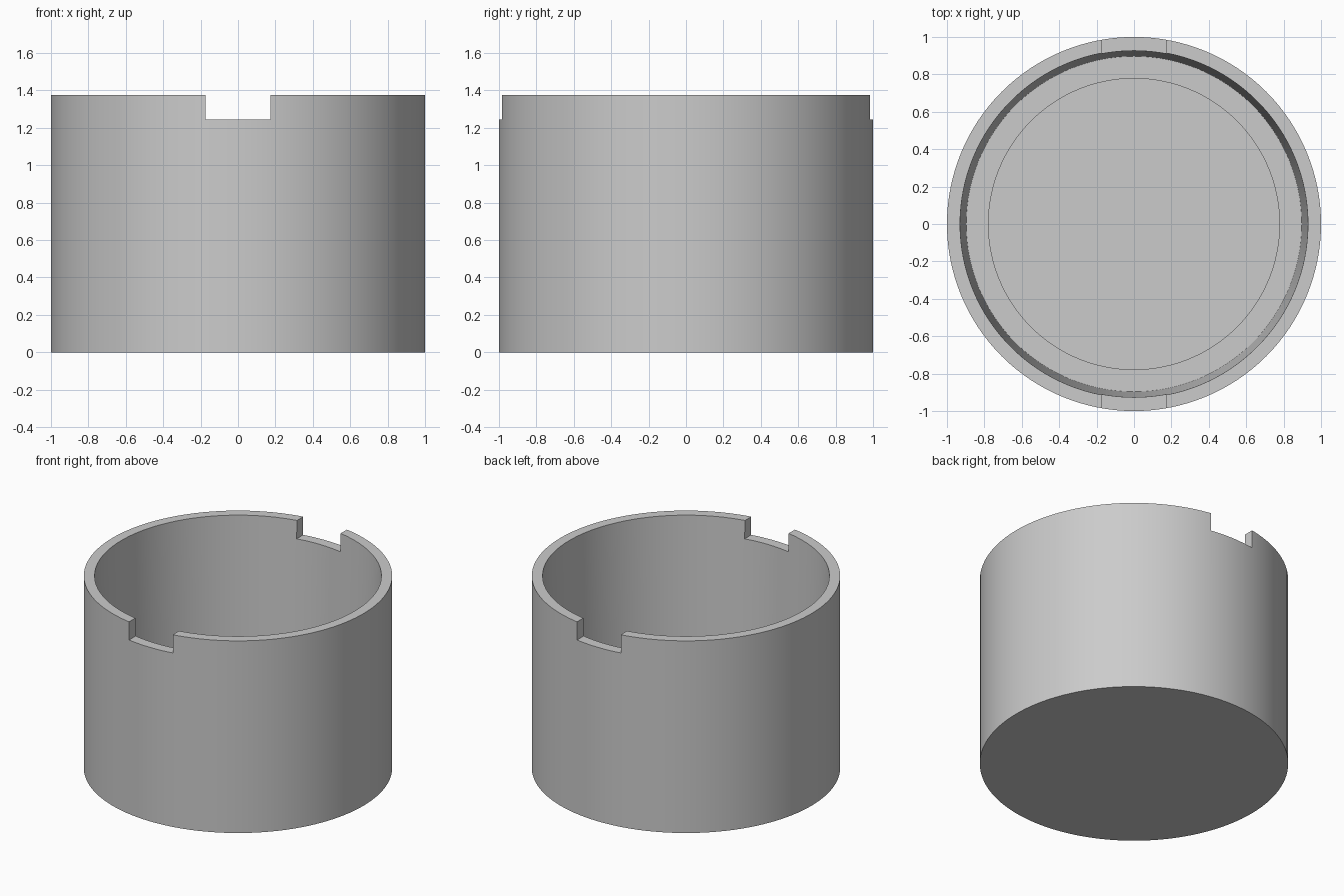
import bpy, bmesh, math
from mathutils import Matrix

cube = bpy.data.objects.get("Cube")
if cube:
    bpy.data.objects.remove(cube, do_unlink=True)

HEIGHT = 1.375
NOTCH_WIDTH = 0.346
NOTCH_FLOOR = 1.245
SEGMENTS = 128

# Plain grey material
grey = bpy.data.materials.new("plain grey")
grey.use_nodes = True
colour = (0.6, 0.6, 0.6, 1)
grey.diffuse_color = colour
for node in grey.node_tree.nodes:
    if node.type == 'BSDF_PRINCIPLED':
        node.inputs["Base Color"].default_value = colour


def add_object(name, bm):
    bmesh.ops.recalc_face_normals(bm, faces=bm.faces)
    mesh = bpy.data.meshes.new(name)
    bm.to_mesh(mesh)
    bm.free()
    mesh.materials.append(grey)
    obj = bpy.data.objects.new(name, mesh)
    bpy.context.collection.objects.link(obj)
    return obj


def lathe(name, profile):
    """Revolve (radius, height) points about z; both ends lie on the axis."""
    bm = bmesh.new()
    verts = [bm.verts.new((r, 0, z)) for r, z in profile]
    edges = [bm.edges.new(pair) for pair in zip(verts, verts[1:])]
    bmesh.ops.spin(bm, geom=verts + edges, cent=(0, 0, 0), axis=(0, 0, 1),
                   angle=math.tau, steps=SEGMENTS, use_duplicate=False)
    bmesh.ops.remove_doubles(bm, verts=bm.verts, dist=1e-5)
    return add_object(name, bm)


# Round cup: flat base, tapered inner wall, ledge and shallow floor recess
cup = lathe("cup", [
    (0, 0), (1, 0), (1, HEIGHT), (0.93, HEIGHT),
    (0.897, 0.14), (0.778, 0.14), (0.778, 0.09), (0, 0.09),
])

# One long block cuts the front and back rim notches
bm = bmesh.new()
bmesh.ops.create_cube(bm, size=1, matrix=Matrix.Translation((0, 0, NOTCH_FLOOR + 0.25))
                      @ Matrix.Diagonal((NOTCH_WIDTH, 2.4, 0.5, 1)))
cutter = add_object("notch_cutter", bm)
cutter.hide_render = True

notches = cup.modifiers.new("rim notches", 'BOOLEAN')
notches.operation = 'DIFFERENCE'
notches.solver = 'EXACT'
notches.object = cutter

bpy.ops.object.select_all(action='DESELECT')
cup.select_set(True)
bpy.context.view_layer.objects.active = cup
bpy.ops.object.modifier_apply(modifier=notches.name)
bpy.data.objects.remove(cutter, do_unlink=True)

# Smooth walls with crisp rims
bpy.ops.object.shade_smooth_by_angle(angle=math.radians(30))
